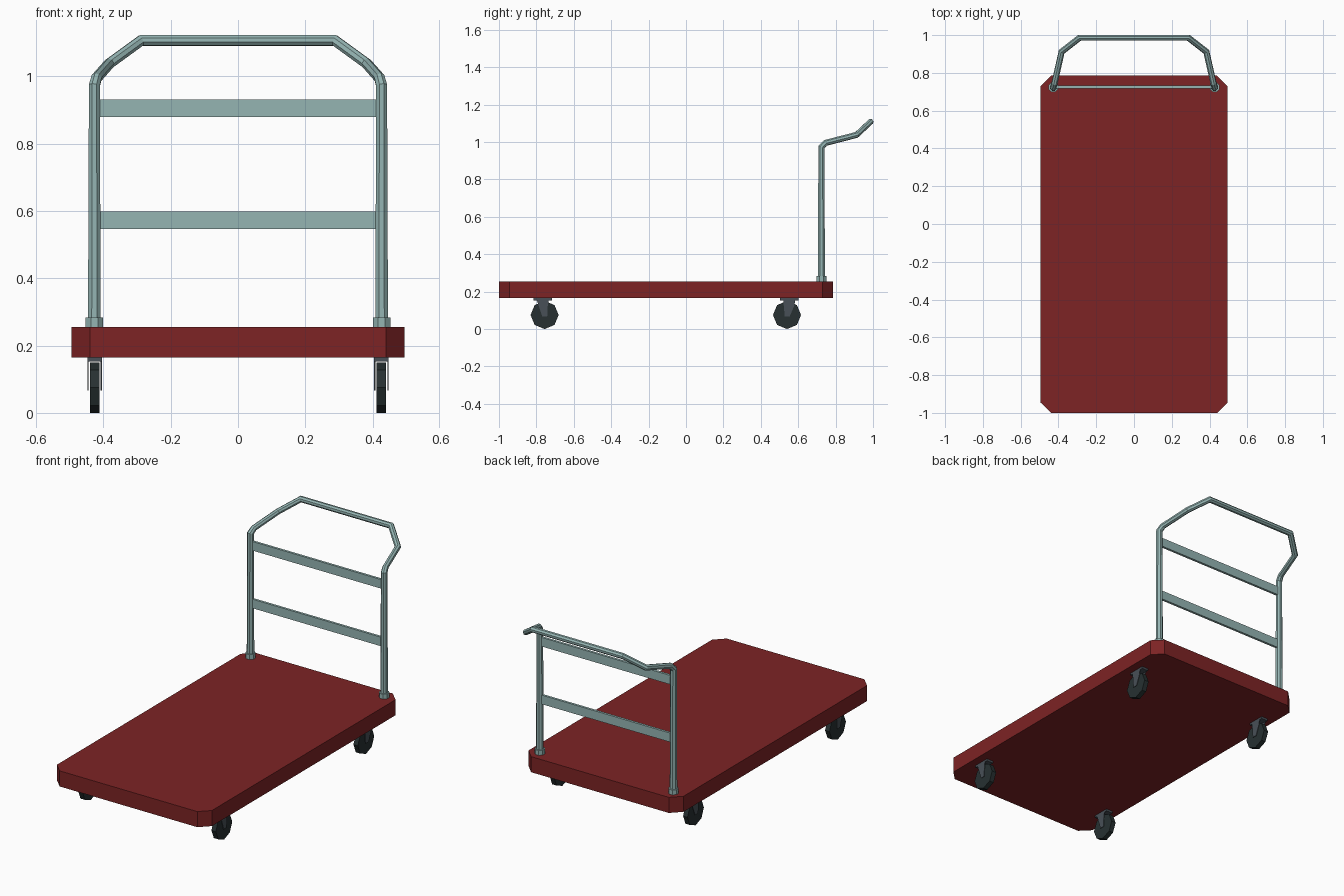
import bpy, bmesh, math
from mathutils import Vector

if "Cube" in bpy.data.objects:
    bpy.data.objects.remove(bpy.data.objects["Cube"])


def material(name, rgb):
    m = bpy.data.materials.new(name)
    m.diffuse_color = (*rgb, 1)
    m.use_nodes = True
    m.node_tree.nodes["Principled BSDF"].inputs["Base Color"].default_value = m.diffuse_color
    return m


RED = material("deck red", (0.205, 0.017, 0.018))
TEAL = material("pale teal metal", (0.30, 0.46, 0.45))
GREY = material("fork grey", (0.065, 0.08, 0.095))
RUBBER = material("wheel rubber", (0.020, 0.030, 0.031))


def finish(bm, name, mat):
    bmesh.ops.recalc_face_normals(bm, faces=bm.faces)
    me = bpy.data.meshes.new(name)
    bm.to_mesh(me)
    bm.free()
    me.materials.append(mat)
    ob = bpy.data.objects.new(name, me)
    bpy.context.collection.objects.link(ob)
    return ob


def loft(name, mat, rings):
    """Skin a list of matching rings and cap both ends."""
    bm = bmesh.new()
    vs = [[bm.verts.new(p) for p in r] for r in rings]
    n = len(vs[0])
    for a, b in zip(vs, vs[1:]):
        for i in range(n):
            j = (i + 1) % n
            bm.faces.new((a[i], a[j], b[j], b[i]))
    bm.faces.new(vs[0])
    bm.faces.new(vs[-1])
    return finish(bm, name, mat)


def box(name, mat, x0, x1, y0, y1, z0, z1):
    return loft(name, mat, [[(x0, y0, z), (x1, y0, z), (x1, y1, z), (x0, y1, z)]
                            for z in (z0, z1)])


def tube(name, mat, path, radii, sides=8):
    """Sweep a polygon along a path with mitred corners."""
    pts = [Vector(p) for p in path]
    d = (pts[1] - pts[0]).normalized()
    u = Vector((1, 0, 0))
    v = d.cross(u)
    offs = [u * math.cos(t) + v * math.sin(t)
            for t in (2 * math.pi * (i + 0.5) / sides for i in range(sides))]
    rings = []
    for k, p in enumerate(pts):
        nxt = (pts[k + 1] - p).normalized() if k + 1 < len(pts) else d
        mitre = (d + nxt).normalized()
        rings.append([p + radii[k] * (o - d * (o.dot(mitre) / d.dot(mitre))) for o in offs])
        turn = d.rotation_difference(nxt)
        offs = [turn @ o for o in offs]
        d = nxt
    return loft(name, mat, rings)


# Deck with clipped corners
X, Y0, Y1, C = 0.495, -1.0, 0.785, 0.055
outline = [(-X + C, Y0), (X - C, Y0), (X, Y0 + C), (X, Y1 - C),
           (X - C, Y1), (-X + C, Y1), (-X, Y1 - C), (-X, Y0 + C)]
loft("deck", RED, [[(x, y, z) for x, y in outline] for z in (0.165, 0.255)])

# Bent push handle, mirrored across x
half = [(0.427, 0.724, 0.25), (0.427, 0.724, 0.972), (0.421, 0.745, 0.995),
        (0.383, 0.912, 1.038), (0.288, 0.986, 1.107)]
radii = [0.0205, 0.0175, 0.0165, 0.0165, 0.0165]
tube("push_handle", TEAL, half + [(-x, y, z) for x, y, z in reversed(half)],
     radii + radii[::-1])

# Flat cross rails
for name, z in (("lower_rail", 0.546), ("upper_rail", 0.879)):
    box(name, TEAL, -0.418, 0.418, 0.718, 0.732, z, z + 0.052)

for side, sx in (("right", 1), ("left", -1)):
    # Socket collar at the foot of the handle
    tube(f"{side}_collar", TEAL, [(sx * 0.427, 0.724, 0.25), (sx * 0.427, 0.724, 0.283)],
         [0.028, 0.028])
    cx = sx * 0.426
    # Casters: mounting plate, two fork cheeks, wheel
    for end, wy, py in (("front", -0.756, -0.766), ("rear", 0.54, 0.552)):
        tag = f"{end}_{side}"
        box(f"{tag}_caster_plate", GREY, cx - 0.021, cx + 0.021,
            py - 0.05, py + 0.05, 0.153, 0.167)
        for cheek, off in (("inner", -0.0195), ("outer", 0.0195)):
            prof = [(py - 0.032, 0.155), (py + 0.032, 0.155), (py + 0.027, 0.125),
                    (wy + 0.014, 0.066), (wy - 0.012, 0.066)]
            loft(f"{tag}_{cheek}_fork", GREY,
                 [[(cx + off + t, y, z) for y, z in prof] for t in (-0.0015, 0.0015)])
        rings = []
        for x in (-0.014, 0.014):
            rings.append([(cx + x, wy + 0.075 * math.sin(a), 0.075 - 0.075 * math.cos(a))
                          for a in (i * math.pi / 4 for i in range(8))])
        loft(f"{tag}_wheel", RUBBER, rings)
